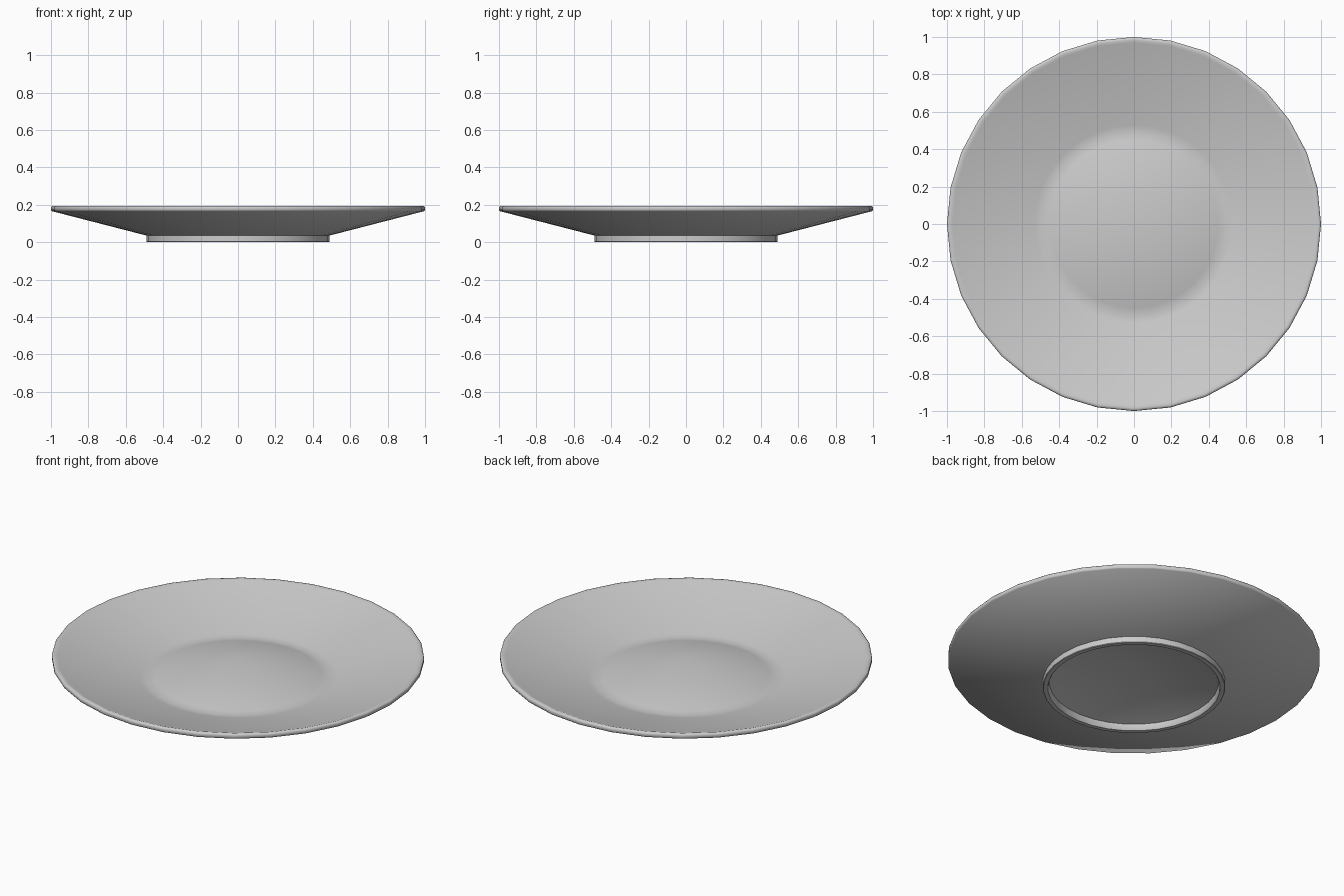
import bpy, bmesh
from math import cos, sin, tau

if "Cube" in bpy.data.objects:
    bpy.data.objects.remove(bpy.data.objects["Cube"])

SIDES = 32

# Half cross-section (radius, height): raised centre, well, rim, foot ring, hollow underside
profile = [
    (0, 0.18), (0.45, 0.075), (0.49, 0.067), (0.53, 0.073),
    (0.97, 0.19), (0.985, 0.195), (0.995, 0.193), (1.0, 0.187),
    (1.0, 0.172), (0.995, 0.166), (0.49, 0.036),
    (0.49, 0.003), (0.487, 0), (0.463, 0), (0.46, 0.003),
    (0.455, 0.036), (0, 0.148),
]


def lathe(name, points, sides):
    """Revolve a profile that starts and ends on the z axis."""
    bm = bmesh.new()
    rings = []
    for r, z in points:
        count = sides if r > 0 else 1
        rings.append([bm.verts.new((r * cos(tau * i / sides), r * sin(tau * i / sides), z))
                      for i in range(count)])
    for a, b in zip(rings, rings[1:]):
        for i in range(sides):
            j = i + 1
            corners = [a[i % len(a)], b[i % len(b)], b[j % len(b)], a[j % len(a)]]
            bm.faces.new(list(dict.fromkeys(corners)))
    bmesh.ops.recalc_face_normals(bm, faces=bm.faces)
    mesh = bpy.data.meshes.new(name)
    bm.to_mesh(mesh)
    bm.free()
    obj = bpy.data.objects.new(name, mesh)
    bpy.context.collection.objects.link(obj)
    return obj


# Plate
plate = lathe("plate", profile, SIDES)
bpy.context.view_layer.objects.active = plate
plate.select_set(True)
bpy.ops.object.shade_smooth_by_angle(angle=0.7)
